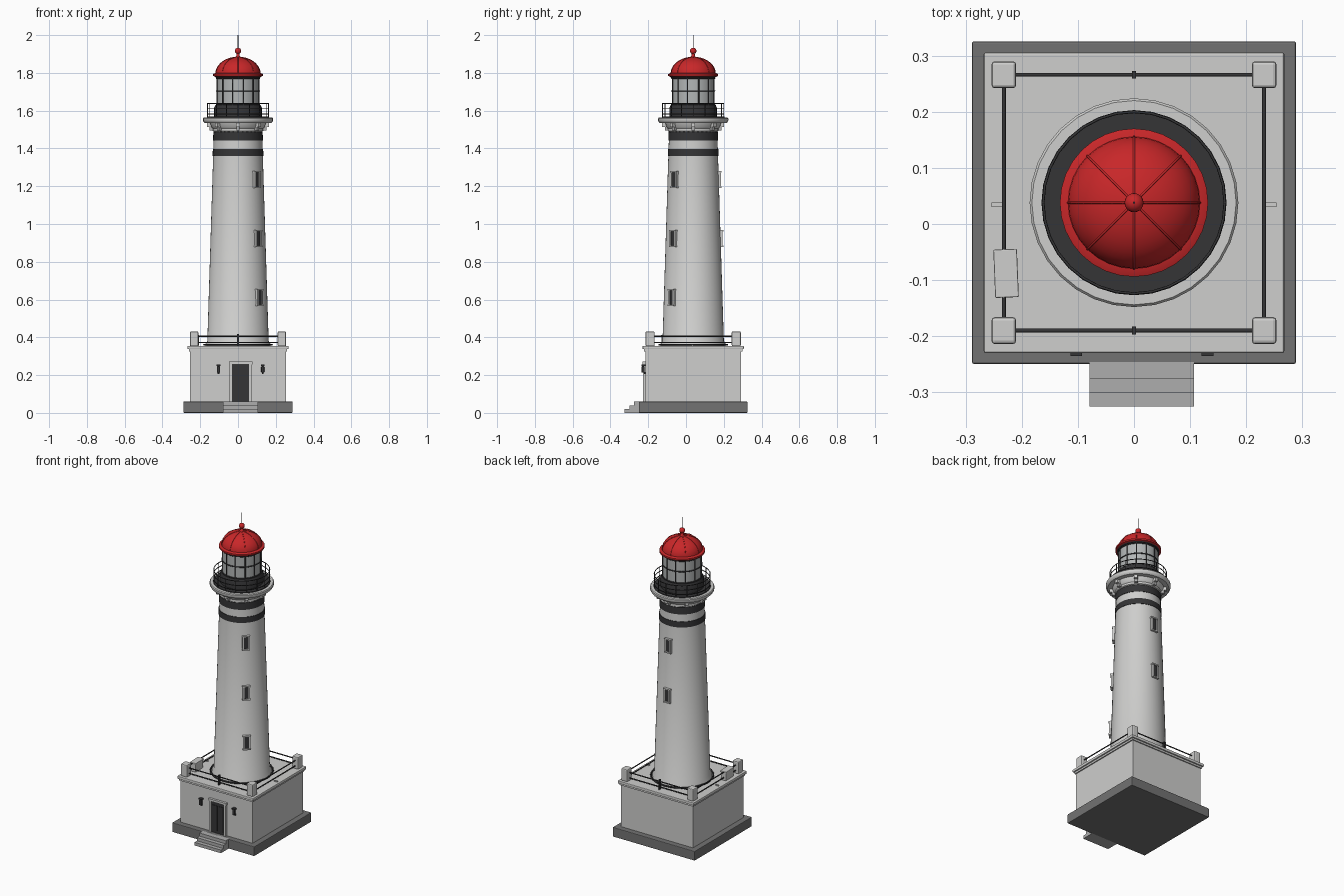
import bpy, math
from mathutils import Vector

if "Cube" in bpy.data.objects:
    bpy.data.objects.remove(bpy.data.objects["Cube"])

CY = 0.038  # tower axis in y


def mat(name, r, g, b):
    m = bpy.data.materials.new(name)
    m.diffuse_color = (r, g, b, 1)
    m.use_nodes = True
    m.node_tree.nodes["Principled BSDF"].inputs["Base Color"].default_value = m.diffuse_color
    return m


WHITE = mat("white_render", 0.62, 0.62, 0.61)
STONE = mat("dark_stone", 0.17, 0.17, 0.17)
STEP = mat("step_stone", 0.42, 0.42, 0.42)
DARK = mat("dark_iron", 0.035, 0.035, 0.037)
RED = mat("red_paint", 0.58, 0.02, 0.022)
GLASS = mat("pale_glass", 0.45, 0.47, 0.47)


def obj(name, verts, faces, m, smooth=False):
    me = bpy.data.meshes.new(name)
    me.from_pydata(verts, [], faces)
    me.materials.append(m)
    o = bpy.data.objects.new(name, me)
    bpy.context.collection.objects.link(o)
    if smooth:
        bpy.ops.object.select_all(action='DESELECT')
        o.select_set(True)
        bpy.context.view_layer.objects.active = o
        bpy.ops.object.shade_smooth_by_angle(angle=math.radians(35))
    return o


def box(name, c, s, m, rot=0, bevel=0):
    x, y, z = (v / 2 for v in s)
    v = [(i, j, k) for i in (-x, x) for j in (-y, y) for k in (-z, z)]
    f = [(0, 1, 3, 2), (4, 6, 7, 5), (0, 4, 5, 1), (2, 3, 7, 6), (0, 2, 6, 4), (1, 5, 7, 3)]
    o = obj(name, v, f, m)
    o.location = c
    o.rotation_euler.z = rot
    if bevel:
        b = o.modifiers.new("bevel", 'BEVEL')
        b.width, b.segments = bevel, 2
    return o


def lathe(name, prof, m, n=32):
    """Spin an (r, z) profile about the tower axis and cap its ends."""
    v = [(r * math.cos(2 * math.pi * i / n), CY + r * math.sin(2 * math.pi * i / n), z)
         for r, z in prof for i in range(n)]
    f = [(j * n + i, j * n + (i + 1) % n, (j + 1) * n + (i + 1) % n, (j + 1) * n + i)
         for j in range(len(prof) - 1) for i in range(n)]
    f += [tuple(reversed(range(n))), tuple(range(len(v) - n, len(v)))]
    return obj(name, v, f, m, True)


def rod(name, pts, r, m, cyclic=False):
    cu = bpy.data.curves.new(name, 'CURVE')
    cu.dimensions = '3D'
    cu.bevel_depth, cu.bevel_resolution, cu.use_fill_caps = r, 1, True
    s = cu.splines.new('POLY')
    s.points.add(len(pts) - 1)
    for p, q in zip(s.points, pts):
        p.co = (*q, 1)
    s.use_cyclic_u = cyclic
    cu.materials.append(m)
    o = bpy.data.objects.new(name, cu)
    bpy.context.collection.objects.link(o)
    return o


def polar(r, a, z):
    return (r * math.cos(a), CY + r * math.sin(a), z)


def hoop(name, r, z, t, m, n=32):
    return rod(name, [polar(r, 2 * math.pi * i / n, z) for i in range(n)], t, m, True)


# square base: plinth, walls, cornice
box("plinth", (0, CY, 0.03), (0.578, 0.575, 0.06), STONE, bevel=0.004)
box("base_walls", (0, CY, 0.2), (0.506, 0.506, 0.28), WHITE)
box("cornice_lower", (0, CY, 0.332), (0.52, 0.52, 0.012), WHITE)
box("cornice", (0, CY, 0.346), (0.536, 0.536, 0.018), WHITE, bevel=0.004)

# entrance steps
for i in range(3):
    y0 = -0.325 + 0.025 * i
    box("step", (0.014, (y0 - 0.24) / 2, 0.01 + 0.02 * i), (0.186, -0.24 - y0, 0.02), STEP)

# door with frame, panels and wall lamps
front = CY - 0.253
box("door", (0.014, front - 0.002, 0.158), (0.09, 0.008, 0.196), DARK)
for s in (-1, 1):
    box("door_jamb", (0.014 + s * 0.052, front - 0.004, 0.163), (0.014, 0.018, 0.206), WHITE)
    box("door_panel", (0.014 + s * 0.021, front - 0.007, 0.155), (0.032, 0.004, 0.16), DARK)
    x = 0.014 + s * 0.117
    box("lamp_body", (x, front - 0.012, 0.23), (0.016, 0.016, 0.034), DARK, bevel=0.003)
    box("lamp_cap", (x, front - 0.01, 0.252), (0.021, 0.021, 0.007), DARK)
    box("lamp_bracket", (x, front - 0.003, 0.212), (0.01, 0.01, 0.01), DARK)
box("door_lintel", (0.014, front - 0.005, 0.264), (0.124, 0.02, 0.014), WHITE)

# terrace corner posts, rails and mid posts
P = 0.232
for sx in (-1, 1):
    for sy in (-1, 1):
        box("corner_post", (sx * P, CY + sy * 0.228, 0.392), (0.044, 0.048, 0.078), WHITE, bevel=0.006)
for s in (-1, 1):
    for z in (0.372, 0.406):
        rod("terrace_rail", [(-P, CY + s * 0.228, z), (P, CY + s * 0.228, z)], 0.0035, DARK)
        rod("terrace_rail", [(s * P, CY - 0.228, z), (s * P, CY + 0.228, z)], 0.0035, DARK)
    box("mid_post", (0, CY + s * 0.228, 0.385), (0.008, 0.014, 0.066), DARK)
    box("side_bracket", (s * 0.244, CY - 0.004, 0.357), (0.02, 0.008, 0.01), WHITE)

# terrace storage box
box("terrace_box", (-0.228, -0.088, 0.38), (0.038, 0.082, 0.055), WHITE, 0.04, 0.005)
box("terrace_box_lid", (-0.228, -0.088, 0.408), (0.042, 0.086, 0.008), WHITE, 0.04, 0.002)


# tapered tower with base moulding and painted bands
def rad(z):
    return 0.163 - (z - 0.36) * 0.0315


lathe("tower", [(0.172, 0.35), (0.172, 0.366), (rad(0.38), 0.38), (rad(1.5), 1.5)], WHITE, 48)
hoop("tower_foot_ring", 0.18, 0.361, 0.005, DARK)
for a, b in ((1.36, 1.396), (1.442, 1.486)):
    lathe("dark_band", [(rad(a) - .002, a), (rad(a) + .003, a), (rad(b) + .003, b), (rad(b) - .002, b)], DARK, 48)


# tower windows: three front right, two at the back
def window(az, z):
    a = math.radians(az)
    d, t = rad(z), Vector((-math.sin(a), math.cos(a), 0))
    c = Vector(polar(d, a, z))
    out = Vector((math.cos(a), math.sin(a), 0))
    box("window_pane", c, (0.012, 0.028, 0.075), DARK, a)
    for s in (-1, 1):
        box("window_jamb", c + t * s * 0.017 + out * 0.002, (0.018, 0.008, 0.085), WHITE, a)
        box("window_sill", c + out * 0.003 + Vector((0, 0, s * 0.041)), (0.022, 0.046, 0.008), WHITE, a)


for z in (0.61, 0.922, 1.235):
    window(-45, z)
for z in (0.922, 1.235):
    window(90, z)

# gallery collar, deck and brackets
lathe("gallery_collar", [(0.127, 1.488), (0.134, 1.492), (0.134, 1.505), (0.143, 1.515), (0.15, 1.54)], WHITE)
lathe("gallery_deck", [(0.176, 1.534), (0.182, 1.54), (0.186, 1.548), (0.186, 1.558), (0.182, 1.563)], WHITE)
lathe("deck_plate", [(0.165, 1.56), (0.165, 1.568)], DARK)
for i in range(8):
    a = i * math.pi / 4
    box("gallery_bracket", polar(0.147, a, 1.525), (0.034, 0.02, 0.022), WHITE, a)
    box("bracket_foot", polar(0.139, a, 1.506), (0.022, 0.018, 0.022), STEP, a)

# gallery railing
for z in (1.582, 1.61, 1.638):
    hoop("gallery_rail", 0.162, z, 0.0025, DARK)
for i in range(16):
    a = i * math.pi / 8
    rod("gallery_rail_post", [polar(0.162, a, 1.56), polar(0.162, a, 1.64)], 0.0025, DARK)

# lantern room: base, glass, glazing bars
lathe("lantern_base", [(0.126, 1.56), (0.126, 1.615), (0.119, 1.63)], DARK)
lathe("lantern_glass", [(0.113, 1.62), (0.113, 1.785)], GLASS)
for z in (1.633, 1.705, 1.772):
    hoop("glazing_ring", 0.114, z, 0.0035, DARK)
for i in range(12):
    a = (i + 0.5) * math.pi / 6
    rod("glazing_bar", [polar(0.114, a, 1.62), polar(0.114, a, 1.785)], 0.0035, DARK)

# red dome with eave, ribs and finial
lathe("dome_soffit", [(0.118, 1.776), (0.125, 1.782)], DARK)
lathe("dome_eave", [(0.122, 1.78), (0.132, 1.784), (0.132, 1.794), (0.118, 1.8)], RED)
arc = [(0.118 * math.cos(t), 1.796 + 0.088 * math.sin(t)) for t in
       (math.radians(10 * k) for k in range(9))] + [(0.004, 1.885)]
lathe("dome", arc, RED)
for i in range(8):
    rod("dome_rib", [polar(r, i * math.pi / 4, z) for r, z in arc], 0.002, RED)
lathe("finial_neck", [(0.018, 1.878), (0.009, 1.89), (0.008, 1.905)], RED, 16)
lathe("finial_ball", [(max(0.001, 0.017 * math.sin(math.pi * k / 10)), 1.916 - 0.017 * math.cos(math.pi * k / 10))
                      for k in range(11)], RED, 20)
rod("lightning_rod", [(0, CY, 1.925), (0, CY, 2.0)], 0.0022, DARK)
